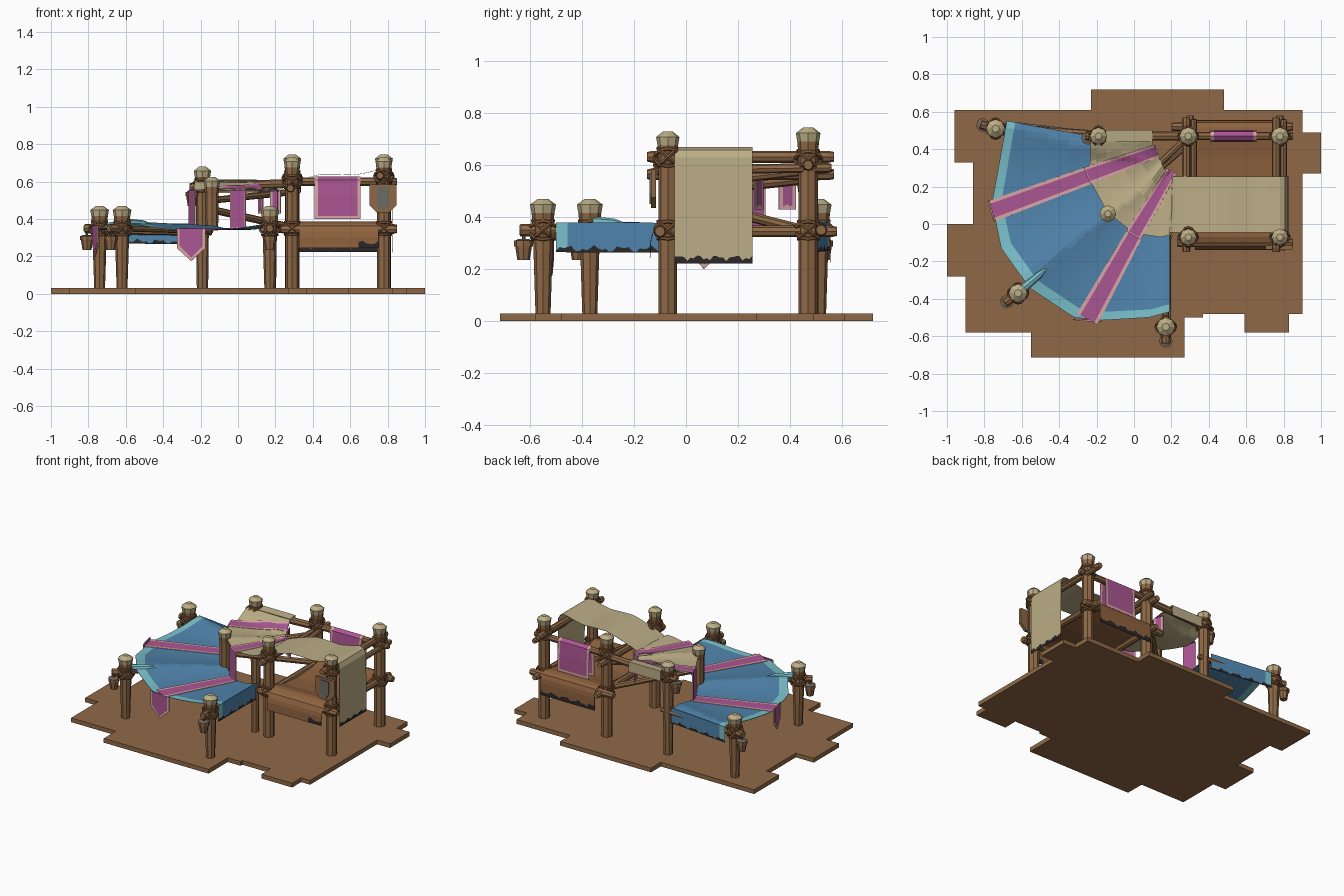
import bpy, math
from mathutils import Vector as V, Matrix

if "Cube" in bpy.data.objects:
    bpy.data.objects.remove(bpy.data.objects["Cube"])

# ---- flat colours (sRGB bytes -> linear) ----
def lin(c):
    c /= 255
    return c / 12.92 if c < .04 else ((c + .055) / 1.055) ** 2.4
COL = {"wood": (143, 105, 70), "tan": (187, 173, 134), "blue": (80, 132, 172), "cyan": (122, 192, 202),
       "pink": (170, 86, 146), "rose": (219, 165, 165), "black": (42, 39, 40), "grey": (108, 108, 102),
       "leather": (142, 98, 62), "rope": (124, 85, 55)}
MATS = []
for k, c in COL.items():
    m = bpy.data.materials.new(k)
    m.diffuse_color = (*[lin(v) for v in c], 1)
    m.use_nodes = True
    m.node_tree.nodes["Principled BSDF"].inputs["Base Color"].default_value = m.diffuse_color
    MATS.append(m)
ID = {k: i for i, k in enumerate(COL)}

def make(name, vs, fs, cols, thick=0):
    me = bpy.data.meshes.new(name)
    me.from_pydata([tuple(v) for v in vs], [], fs)
    for m in MATS:
        me.materials.append(m)
    for p, c in zip(me.polygons, cols):
        p.material_index = ID[c]
    ob = bpy.data.objects.new(name, me)
    bpy.context.collection.objects.link(ob)
    if thick:
        s = ob.modifiers.new("thickness", "SOLIDIFY")
        s.thickness, s.offset = thick, 0
    return ob

def tube(name, a, b, rings, cols, n=8):
    """Turned shape along a-b; rings are (fraction, radius), one colour per band."""
    a, b = V(a), V(b)
    q = (b - a).to_track_quat('Z', 'Y')
    vs = [a.lerp(b, t) + q @ V((r * math.cos(2 * math.pi * i / n), r * math.sin(2 * math.pi * i / n), 0))
          for t, r in rings for i in range(n)]
    fs, cs = [], []
    for j in range(len(rings) - 1):
        for i in range(n):
            k = (i + 1) % n
            fs.append((j * n + i, j * n + k, j * n + n + k, j * n + n + i))
            cs.append(cols[min(j, len(cols) - 1)])
    fs += [tuple(range(n))[::-1], tuple(range(len(vs) - n, len(vs)))]
    return make(name, vs, fs, cs + [cols[0], cols[-1]])

def beam(name, a, b, r=.022):
    return tube(name, a, b, [(0, r * .8), (.03, r), (.97, r), (1, r * .8)], ["wood"])

def grid(name, us, vs, f, rule, thick=.003):
    pts = [f(u, v) for v in vs for u in us]
    n, fs, cs = len(us), [], []
    for j in range(len(vs) - 1):
        for i in range(n - 1):
            fs.append((j * n + i, j * n + i + 1, j * n + n + i + 1, j * n + n + i))
            cs.append(rule((us[i] + us[i + 1]) / 2, (vs[j] + vs[j + 1]) / 2))
    return make(name, pts, fs, cs, thick)

def lins(n):
    return [i / n for i in range(n + 1)]

def path(pts, t):
    """Point at fraction t of the length of a polyline."""
    pts = [V(p) for p in pts]
    L = [(b - a).length for a, b in zip(pts, pts[1:])]
    d = t * sum(L)
    for a, b, l in zip(pts, pts[1:], L):
        if d <= l + 1e-6:
            return a.lerp(b, d / l)
        d -= l
    return pts[-1]

def jag(u):
    return .55 * math.sin(u * 13) + .45 * math.sin(u * 31 + 1)

def plate(name, pts, col, thick):
    return make(name, pts, [tuple(range(len(pts)))], [col], thick)

# ---- stepped ground board ----
out = [(-.96, .61), (-.23, .61), (-.23, .72), (.48, .72), (.48, .61), (.9, .61), (.9, .49), (1, .49), (1, .27), (.9, .27),
       (.9, -.48), (.83, -.48), (.83, -.58), (.59, -.58), (.59, -.48), (.37, -.48), (.37, -.5), (.27, -.5), (.27, -.715),
       (-.55, -.715), (-.55, -.58), (-.9, -.58), (-.9, -.28), (-1, -.28), (-1, 0), (-.86, 0), (-.86, .33), (-.96, .33)]
plate("ground_board", [(x, y, .015) for x, y in out], "wood", .03)

# ---- posts with tan cut tops ----
def post(name, x, y, top, r0, r1, base=0):
    h = top - base
    tube(name, (x, y, base), (x, y, top), [(0, r0), (1 - .1 / h, r1), (1 - .055 / h, r1 * 1.1),
         (1 - .022 / h, r1 * 1.25), (1, r1 * .5)], ["wood", "wood", "tan", "tan"])

def lashing(x, y, z, r):
    for s in (-1, 1):
        for rot in (0, 90):
            bpy.ops.mesh.primitive_torus_add(major_segments=12, minor_segments=5, major_radius=r, minor_radius=.008)
            ob = bpy.context.object
            ob.name = "rope_lashing"
            ob.matrix_world = Matrix.Translation((x, y, z)) @ Matrix.Rotation(math.radians(rot), 4, 'Z') @ \
                Matrix.Rotation(math.radians(42 * s), 4, 'X')
            ob.data.materials.append(MATS[ID["rope"]])

def bucket(x, y, z):
    tube("bucket", (x, y, z), (x, y, z + .075), [(0, .024), (.7, .032), (.7, .037), (1, .037)], ["wood"])
    tube("bucket_lid", (x, y, z + .075), (x, y, z + .08), [(0, .03), (1, .022)], ["grey"])
    tube("bucket_cord", (x, y, z + .07), (x, y, z + .12), [(0, .007), (1, .007)], ["rope"], 5)

for x in (.29, .78):
    post("tall_post", x, -.07, .73, .036, .036)
    post("tall_post", x, .47, .745, .038, .038)
    lashing(x, -.07, .63 if x > .5 else .6, .05)
    lashing(x, .47, .62, .05)
    lashing(x, -.07, .35, .05)
    lashing(x, .47, .35, .05)
post("rear_post", -.19, .47, .68, .03, .037)
lashing(-.19, .47, .58, .05)
post("hub_post", -.14, .055, .625, .034, .036, .34)
tube("inner_prop", (.18, -.065, 0), (.18, -.065, .35), [(0, .024), (1, .026)], ["wood"])
for x, y, dx, dy in ((-.74, .51, -.9, .25), (-.62, -.37, -.8, -.6), (.17, -.55, 0, -1)):
    post("short_post", x, y, .47, .028, .04)
    lashing(x, y, .35, .053)
    beam("peg", (x - .06 * dx, y - .06 * dy, .35), (x + .09 * dx, y + .09 * dy, .35), .024)
    bucket(x + .075 * dx, y + .075 * dy, .235)
bucket(-.245, .46, .47)

# ---- beams ----
for x, z in ((.29, .565), (.77, .632)):
    beam("upper_side_beam", (x - .01, -.15, z), (x - .01, .57, z), .023)
    beam("middle_side_beam", (x + .03, .2, .585 if x > .5 else .55), (x + .03, .56, .59), .018)
    beam("lower_side_beam", (x + .01, -.12, .345), (x + .01, .58, .345))
beam("rear_rail", (-.26, .47, .57), (.33, .47, .592), .024)
beam("rear_rail", (.24, .47, .6), (.85, .47, .6), .022)
beam("rear_low_rail", (.2, .52, .35), (.85, .52, .35), .024)
beam("front_low_rail", (.23, -.1, .345), (.85, -.1, .345), .024)
beam("left_rail", (-.14, .475, .33), (-.8, .525, .34), .02)
beam("front_rail", (.17, -.02, .318), (.17, -.6, .33), .018)
beam("fan_pole", (-.14, .055, .335), (-.66, -.4, .35), .015)
beam("hub_brace", (.29, .47, .545), (-.14, .055, .5), .018)
beam("hub_brace", (.31, .45, .35), (-.14, .055, .45), .02)

# ---- lower blue fan and upper tan fan ----
outer = [(-.68, .55), (-.76, .11), (-.71, -.13), (-.56, -.34), (-.32, -.5), (-.17, -.515), (.08, -.5), (.19, -.47)]
inner = [(-.23, .47), (-.24, .24), (-.14, .06), (0, -.05), (.14, -.07), (.19, -.06)]
core = [(.09, .46), (.12, .38), (.17, .28), (.22, .26)]

def pleat(x, y):
    a = math.degrees(math.atan2(y - .3, x - .2)) % 360
    return (1 - abs(math.sin(math.pi * (a - 166) / 51))) ** 1.3
def z_low(x, y):
    s = min(1, max(0, (math.hypot(x - .2, y - .3) - .38) / .5))
    return .343 + .04 * pleat(x, y) * (.55 + .45 * s)
def z_high(x, y):
    return .548 + .015 * pleat(x, y) + .045 * min(1, max(0, (y - .34) / .1))
def fan(name, p_in, p_out, zf, rule):
    def f(t, r):
        p = path([(*q, 0) for q in p_in], t).lerp(path([(*q, 0) for q in p_out], t), r)
        return (p.x, p.y, zf(p.x, p.y))
    grid(name, lins(48), [0, .25, .5, .75, .9, 1], f, rule)
fan("blue_fan_cloth", inner, outer, z_low, lambda t, r: "cyan" if r > .9 else "blue")
fan("tan_fan_cloth", core, inner, z_high, lambda t, r: "tan")
tube("rolled_fan_edge", (-.47, -.24, .372), (-.6, -.35, .378), [(0, .008), (.3, .02), (1, .024)], ["cyan"])

# hanging flaps with ragged dark hems
def flap(name, a, b, h, main, edge=None):
    a, b = V(a), V(b)
    def f(u, v):
        k = v + (.13 * jag(u * 2) if v == .88 else 0)
        p = a.lerp(b, u)
        return (p.x, p.y, p.z - h * min(k, 1))
    grid(name, lins(30), [0, .4, .88, 1], f,
         lambda u, v: "black" if v > .88 else (edge if edge and u > .9 else main))
flap("blue_rear_flap", (-.23, .495, .375), (-.69, .55, .38), .11, "blue", "cyan")
flap("blue_side_flap", (.195, -.06, .378), (.195, -.5, .38), .115, "blue", "cyan")
grid("tan_rear_flap", lins(4), lins(2), lambda u, v: (-.15 + .25 * u, .5, .61 - .07 * v), lambda u, v: "tan")
grid("tan_rear_fold", lins(4), lins(1), lambda u, v: (-.15 + .25 * u, .44 + .06 * v, .604 + .006 * v), lambda u, v: "tan")

# ---- pink stripes with rose borders ----
def stripe(name, a, b, w0, w1, zf):
    a, b = V(a), V(b)
    side = V((-(b - a).y, (b - a).x)).normalized()
    def f(u, v):
        p = a.lerp(b, v) + side * (u - .5) * (w0 + (w1 - w0) * v)
        return (p.x, p.y, zf(p.x, p.y) + .006)
    grid(name, [0, .16, .39, .61, .84, 1], lins(14), f, lambda u, v: "pink" if .16 < u < .84 else "rose")

def hanging(name, c, d, w, z1, z0, point=0, border=.016):
    """Vertical banner centred at c, running along d, optional pointed end."""
    c, d = V(c), V(d).normalized()
    for mat, k, th in (("rose", 0, .005), ("pink", border, .0085)):
        q = [(-w / 2 + k, z1), (w / 2 - k, z1), (w / 2 - k, z0 + point + k * .7), (0, z0 + k * 1.2), (-w / 2 + k, z0 + point + k * .7)]
        plate(name, [(c.x + d.x * s, c.y + d.y * s, z) for s, z in q], mat, th)

stripe("upper_stripe", (.12, .39), (-.245, .26), .07, .095, z_high)
stripe("lower_stripe", (-.235, .262), (-.76, .07), .095, .115, z_low)
stripe("upper_stripe", (.2, .28), (.0, -.055), .06, .09, z_high)
stripe("lower_stripe", (.005, -.05), (-.25, -.508), .09, .125, z_low)
hanging("stripe_drop", (-.247, .26), (-.35, .94), .095, .555, .35, 0, .006)
hanging("stripe_drop", (.0, -.058), (.88, -.5), .095, .555, .35, 0, .006)
hanging("stripe_tail", (.122, .39), (-.35, .94), .07, .56, .43)
hanging("stripe_tail", (.2, .28), (.88, -.5), .065, .555, .43)
hanging("pennant", (-.762, .07), (-.25, .97), .12, .365, .2, .06)
hanging("pennant", (-.25, -.516), (1, -.08), .155, .35, .175, .07)

# ---- long tan awning ----
roof = [(.19, .552), (.23, .575), (.29, .595), (.36, .618), (.44, .64), (.52, .64), (.62, .635), (.7, .65), (.76, .668),
        (.8, .67), (.822, .63), (.825, .42), (.825, .222)]
def awning(u, v):
    p = path([(x, 0, z) for x, z in roof], v - (.012 * jag(u * 2) if .95 < v < 1 else 0))
    return (p.x, -.045 + .3 * u, p.z)
grid("tan_awning", lins(24), lins(32)[:-1] + [.98, 1], awning, lambda u, v: "black" if v > .98 else "tan", .002)

# ---- leather sling floor, over the low rails ----
sling = [(0, -.138, .245), (0, -.136, .31), (0, -.125, .35), (0, -.09, .38), (0, -.05, .388), (0, .05, .36), (0, .2, .345),
         (0, .35, .355), (0, .5, .385), (0, .54, .37), (0, .555, .33), (0, .555, .225)]
def floor_cloth(u, v):
    if v in (.03, .97):
        v += .018 * jag(u * 2) * (1 if v < .5 else -1)
    p = path(sling, v)
    return (.325 + .425 * u, p.y, p.z)
grid("sling_floor", lins(20), [0, .03] + [.06 + .88 * t for t in lins(28)] + [.97, 1], floor_cloth,
     lambda u, v: "black" if (v < .03 and u > .75) or v > .97 else "leather")

# ---- pink cloth folded over the rear rail ----
fold = [(0, .44, .40), (0, .442, .605), (0, .47, .626), (0, .498, .605), (0, .5, .40)]
def folded(u, v):
    p = path(fold, v)
    return (.41 + .245 * u, p.y, p.z)
grid("pink_rail_cloth", [0, .07, .5, .93, 1], [0, .035, .1, .25, .44, .47, .5, .53, .56, .75, .9, .965, 1], folded,
     lambda u, v: "pink" if .07 < u < .93 and .035 < v < .965 else "rose")

# ---- shield on the front right post ----
def shield(name, w, z1, z0, y, mat, th):
    q = [(-w, z1), (w, z1), (w, z0 + .04), (w * .45, z0), (-w * .45, z0), (-w, z0 + .04)]
    plate(name, [(.775 + x, y, z) for x, z in q], mat, th)
shield("shield", .073, .585, .435, -.125, "wood", .02)
shield("shield_plate", .033, .57, .45, -.137, "grey", .008)
